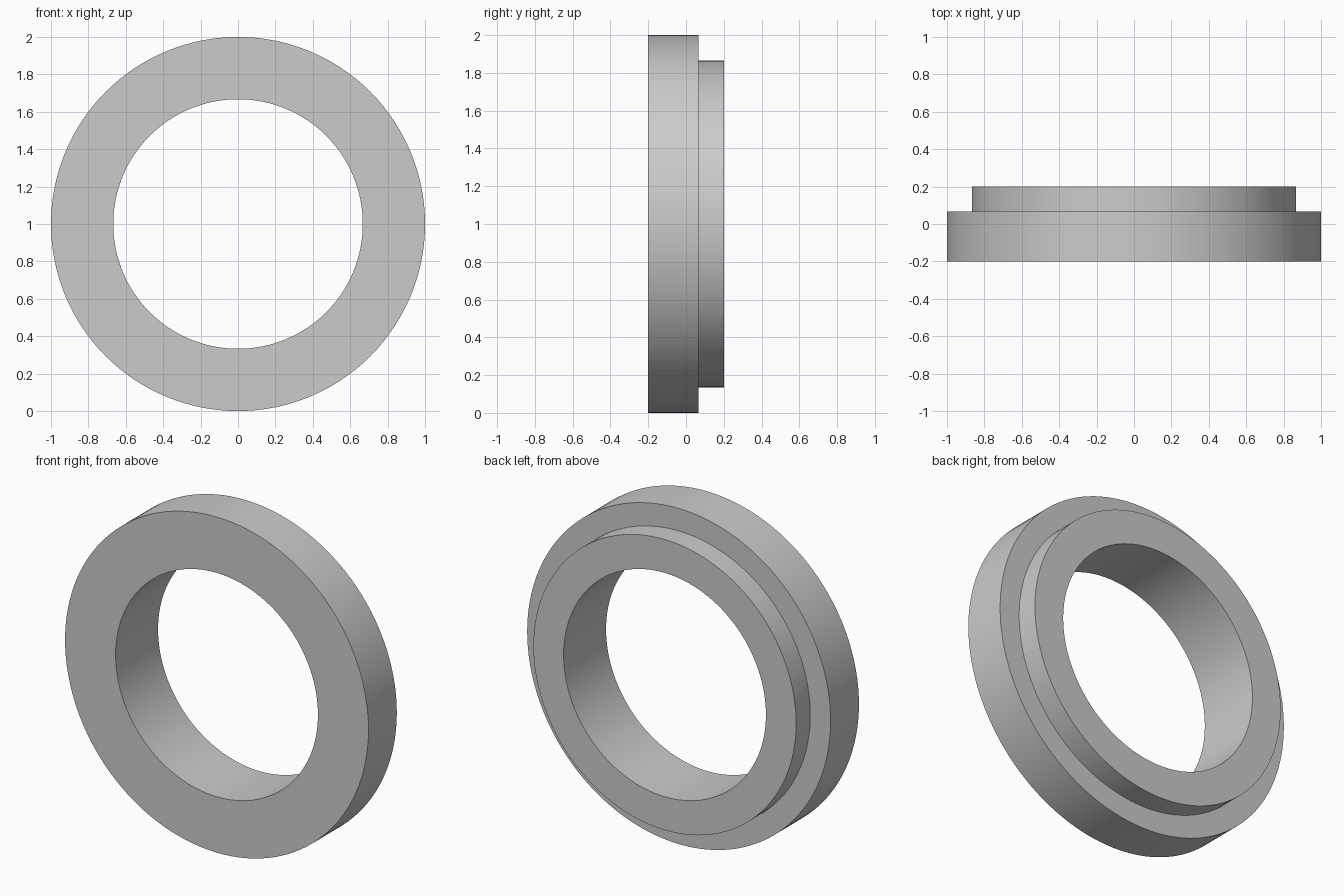
import bpy, bmesh, math

if "Cube" in bpy.data.objects:
    bpy.data.objects.remove(bpy.data.objects["Cube"])

SEGMENTS = 128
# Closed cross-section of the ring: (radius, y)
PROFILE = [(0.667, -0.2), (1.0, -0.2), (1.0, 0.067),
           (0.866, 0.067), (0.866, 0.2), (0.667, 0.2)]

grey = bpy.data.materials.new("light_grey")
grey.diffuse_color = (0.6, 0.6, 0.6, 1)
grey.use_nodes = True
grey.node_tree.nodes["Principled BSDF"].inputs["Base Color"].default_value = grey.diffuse_color

# Stepped ring: the profile swept around the y axis
bm = bmesh.new()
rings = []
for i in range(SEGMENTS):
    a = 2 * math.pi * i / SEGMENTS
    rings.append([bm.verts.new((r * math.cos(a), y, 1 + r * math.sin(a)))
                  for r, y in PROFILE])
n = len(PROFILE)
for i in range(SEGMENTS):
    a, b = rings[i], rings[(i + 1) % SEGMENTS]
    for j in range(n):
        k = (j + 1) % n
        bm.faces.new((a[j], a[k], b[k], b[j]))
bmesh.ops.recalc_face_normals(bm, faces=bm.faces)

mesh = bpy.data.meshes.new("stepped_ring")
bm.to_mesh(mesh)
bm.free()
mesh.materials.append(grey)
ring = bpy.data.objects.new("stepped_ring", mesh)
bpy.context.collection.objects.link(ring)

# Smooth round walls, sharp rims
bpy.context.view_layer.objects.active = ring
ring.select_set(True)
bpy.ops.object.shade_smooth_by_angle(angle=math.radians(30))
